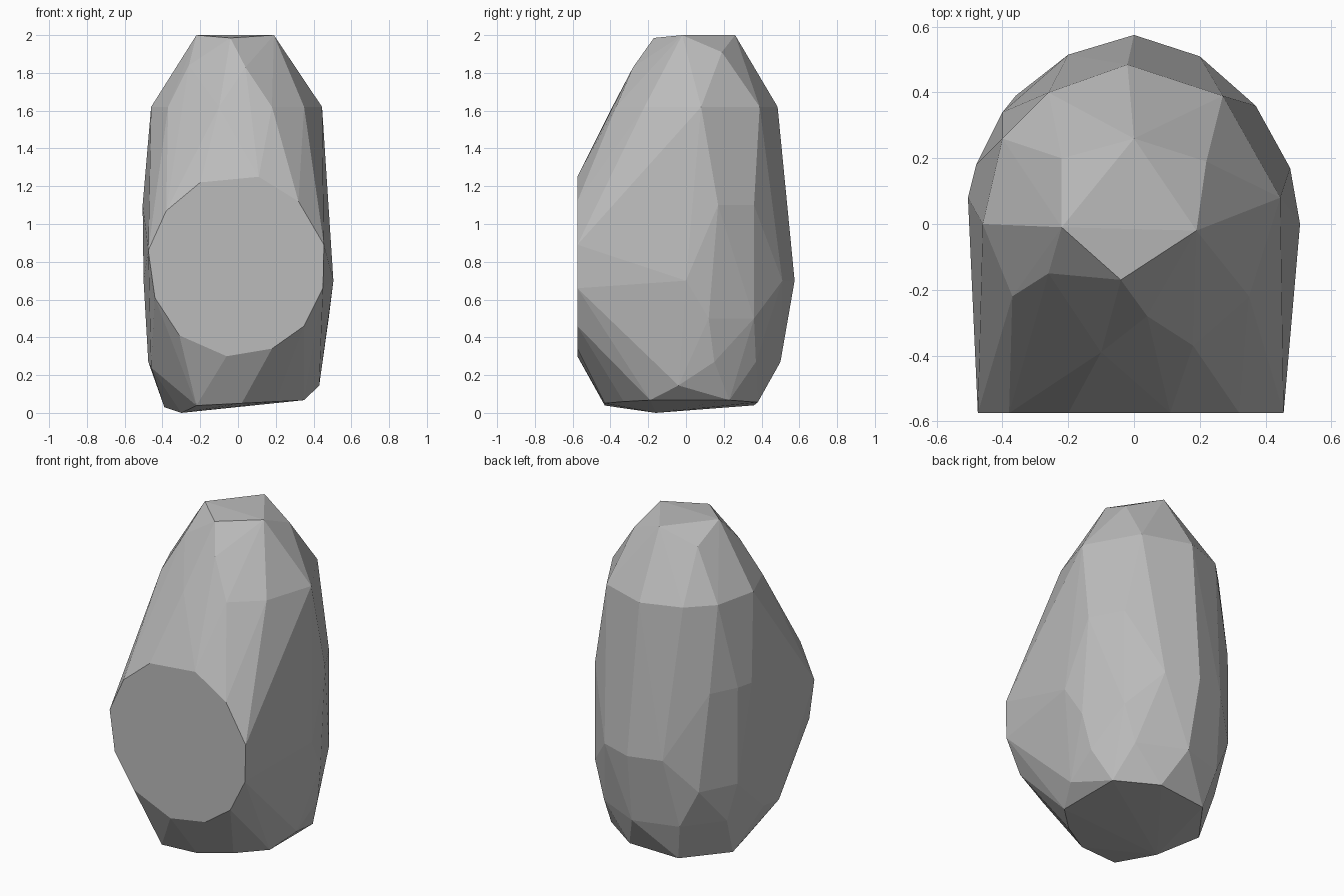
import bpy
import bmesh
import math

if "Cube" in bpy.data.objects:
    bpy.data.objects.remove(bpy.data.objects["Cube"], do_unlink=True)


def make_material(name, colour):
    material = bpy.data.materials.new(name)
    material.use_nodes = True
    material.diffuse_color = colour
    shader = material.node_tree.nodes["Principled BSDF"]
    shader.inputs["Base Color"].default_value = colour
    shader.inputs["Roughness"].default_value = 0.9
    return material


def level_ring(height, outline, tilt=0.0):
    """Corners of a horizontal cross-section, optionally leaning along x."""
    return [(x, y, height + tilt * x) for x, y in outline]


def upright_ring(depth, outline):
    """Corners of a vertical cross-section facing the front."""
    return [(x, depth, z) for x, z in outline]


def chiselled_stone(name, corners, material):
    """Wrap the corners in a faceted skin and merge level facets."""
    bm = bmesh.new()
    for corner in corners:
        bm.verts.new(corner)
    bmesh.ops.convex_hull(bm, input=bm.verts[:])
    loose = [v for v in bm.verts if not v.link_faces]
    bmesh.ops.delete(bm, geom=loose, context="VERTS")
    bmesh.ops.dissolve_limit(bm, angle_limit=math.radians(1),
                             verts=bm.verts[:], edges=bm.edges[:])
    bmesh.ops.recalc_face_normals(bm, faces=bm.faces[:])
    for face in bm.faces:
        face.smooth = False
    mesh = bpy.data.meshes.new(name)
    bm.to_mesh(mesh)
    bm.free()
    mesh.materials.append(material)
    stone = bpy.data.objects.new(name, mesh)
    bpy.context.collection.objects.link(stone)
    return stone


# Flat cut on the front
front_cut = upright_ring(-.575, [
    (-.475, .86), (-.38, 1.07), (-.2, 1.22), (.11, 1.25), (.32, 1.12), (.455, .89),
    (.45, .66), (.35, .46), (.18, .34), (-.06, .3), (-.31, .41), (-.44, .61)])

# Small plateau and the bevelled corners around it
summit = level_ring(2, [(-.22, -.01), (.19, -.02), (0, .26)])
summit += [(-.04, -.17, 1.985), (-.22, .2, 1.91), (.22, .19, 1.91)]

# Shoulder ring and the brow above the front slope
shoulder = level_ring(1.62, [
    (-.02, .485), (.27, .39), (.445, .08), (.35, -.22), (.18, -.37),
    (-.1, -.39), (-.37, -.22), (-.46, 0), (-.4, .26), (-.26, .4)])
brow = [(.04, -.28, 1.83), (-.26, -.15, 1.84)]

# Widest part of the body
upper_body = level_ring(1.1, [
    (.37, .36), (.475, .17), (-.505, .08), (-.48, .18), (-.4, .34)])
middle_body = level_ring(.7, [
    (0, .575), (.2, .51), (.505, 0), (-.5, .04), (-.2, .515)])
lower_body = level_ring(.5, [(.37, .36), (.48, .12), (-.36, .39), (-.47, .17)])

# Rounding towards the ground
underside = level_ring(.27, [
    (.44, .15), (.3, .37), (.02, .5), (-.25, .42), (-.42, .2), (-.475, -.08)])
underside += [(.43, -.04, .145), (-.46, -.25, .24)]

# Slightly leaning sole with one low corner
sole = level_ring(.05, [
    (.35, -.19), (.35, .23), (.2, -.33), (.02, -.43), (-.22, -.43),
    (-.39, .1), (.12, .38), (-.2, .36)], tilt=.05)
sole.append((-.3, -.16, 0))

stone_grey = make_material("stone grey", (.5, .5, .5, 1))
chiselled_stone(
    "boulder",
    front_cut + summit + shoulder + brow + upper_body + middle_body
    + lower_body + underside + sole,
    stone_grey)
